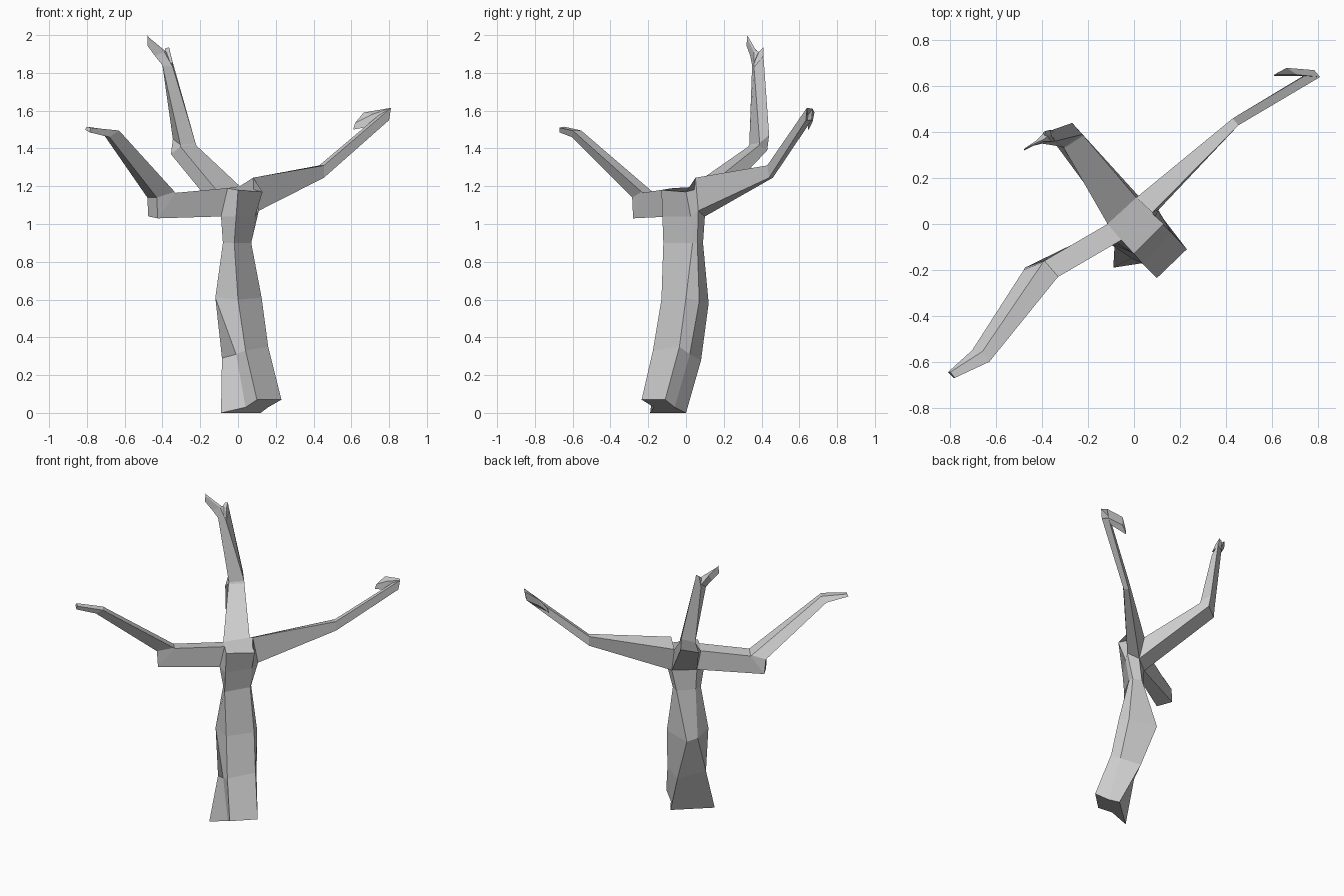
import bpy, bmesh

bm = bmesh.new()


def loft(rings, skip=(), cap_start=False):
    """Skin matching rings with quads, cap the far end."""
    loops = [[bm.verts.new(p) for p in ring] for ring in rings]
    n = len(loops[0])
    for k in range(len(loops) - 1):
        for i in range(n):
            if (k, i) in skip:
                continue
            j = (i + 1) % n
            bm.faces.new((loops[k][i], loops[k][j], loops[k + 1][j], loops[k + 1][i]))
    bm.faces.new(loops[-1])
    if cap_start:
        bm.faces.new(loops[0])


# Trunk: six-sided rings from the slanted foot to the fork
low = [(-.01, -.125, 1.04), (.09, .025, 1.04), (.11, .065, 1.07),
       (.04, .10, 1.04), (-.085, .0, 1.04), (-.09, -.075, 1.04)]
top = [(.0, -.13, 1.18), (.13, .0, 1.17), (.08, .05, 1.245),
       (.01, .115, 1.2), (-.115, .0, 1.18), (-.055, -.07, 1.19)]
trunk = [
    [(.10, -.235, .07), (.23, -.11, .07), (.16, -.06, .03),
     (.12, .0, .0), (-.09, -.19, .0), (.04, -.17, .03)],
    [(.04, -.175, .33), (.16, -.035, .35), (.13, .02, .31),
     (.01, .08, .28), (-.085, -.10, .29), (-.01, -.15, .31)],
    [(.0, -.13, .6), (.125, .0, .61), (.10, .07, .59),
     (-.09, .12, .58), (-.115, .035, .58), (-.12, -.077, .61)],
    [(-.02, -.12, .9), (.07, .035, .9), (.06, .06, .9),
     (.01, .09, .9), (-.075, .0, .9), (-.08, -.05, .9)],
    low, top]
loft(trunk, skip={(4, 2), (4, 3), (4, 4)}, cap_start=True)


def branch_base(a, b):
    return [top[a], top[b], low[b], low[a]]


# Right branch with its bent-back twig
loft([branch_base(2, 3),
      [(.455, .43, 1.31), (.43, .46, 1.31), (.43, .46, 1.245), (.455, .44, 1.245)],
      [(.81, .64, 1.615), (.785, .67, 1.61), (.77, .665, 1.55), (.80, .635, 1.55)],
      [(.71, .65, 1.58), (.665, .68, 1.59), (.66, .67, 1.54), (.72, .645, 1.52)],
      [(.62, .65, 1.535), (.62, .655, 1.535), (.61, .65, 1.50), (.61, .645, 1.50)]])

# Left branch with a blunt elbow
loft([branch_base(4, 5),
      [(-.39, -.16, 1.155), (-.33, -.23, 1.165), (-.425, -.28, 1.03), (-.475, -.19, 1.04)],
      [(-.395, -.165, 1.16), (-.335, -.235, 1.17), (-.43, -.285, 1.14), (-.48, -.2, 1.14)],
      [(-.66, -.555, 1.495), (-.63, -.6, 1.495), (-.68, -.605, 1.46), (-.705, -.55, 1.465)],
      [(-.80, -.645, 1.515), (-.78, -.67, 1.51), (-.785, -.67, 1.485), (-.81, -.645, 1.50)]])

# Back branch rising to the highest tip
loft([branch_base(4, 3),
      [(-.305, .33, 1.41), (-.22, .385, 1.415), (-.26, .43, 1.39), (-.355, .365, 1.37)],
      [(-.305, .335, 1.42), (-.225, .39, 1.43), (-.27, .44, 1.47), (-.345, .39, 1.45)],
      [(-.40, .35, 1.84), (-.345, .36, 1.83), (-.355, .41, 1.89), (-.395, .395, 1.87)],
      [(-.44, .34, 1.89), (-.39, .36, 1.91), (-.39, .37, 1.92), (-.43, .36, 1.93)],
      [(-.48, .32, 1.945), (-.475, .325, 1.98), (-.475, .33, 1.99), (-.48, .325, 2.0)]])

bmesh.ops.remove_doubles(bm, verts=bm.verts, dist=.0001)

# Small spur beside the highest tip
loft([[(-.40, .36, 1.87), (-.345, .36, 1.85), (-.355, .41, 1.88), (-.395, .40, 1.86)],
      [(-.39, .385, 1.91), (-.36, .385, 1.91), (-.365, .41, 1.935), (-.385, .405, 1.93)]],
     cap_start=True)

bmesh.ops.recalc_face_normals(bm, faces=bm.faces)
mesh = bpy.data.meshes.new("bare_tree")
bm.to_mesh(mesh)
bm.free()
tree = bpy.data.objects.new("bare_tree", mesh)
bpy.context.collection.objects.link(tree)
